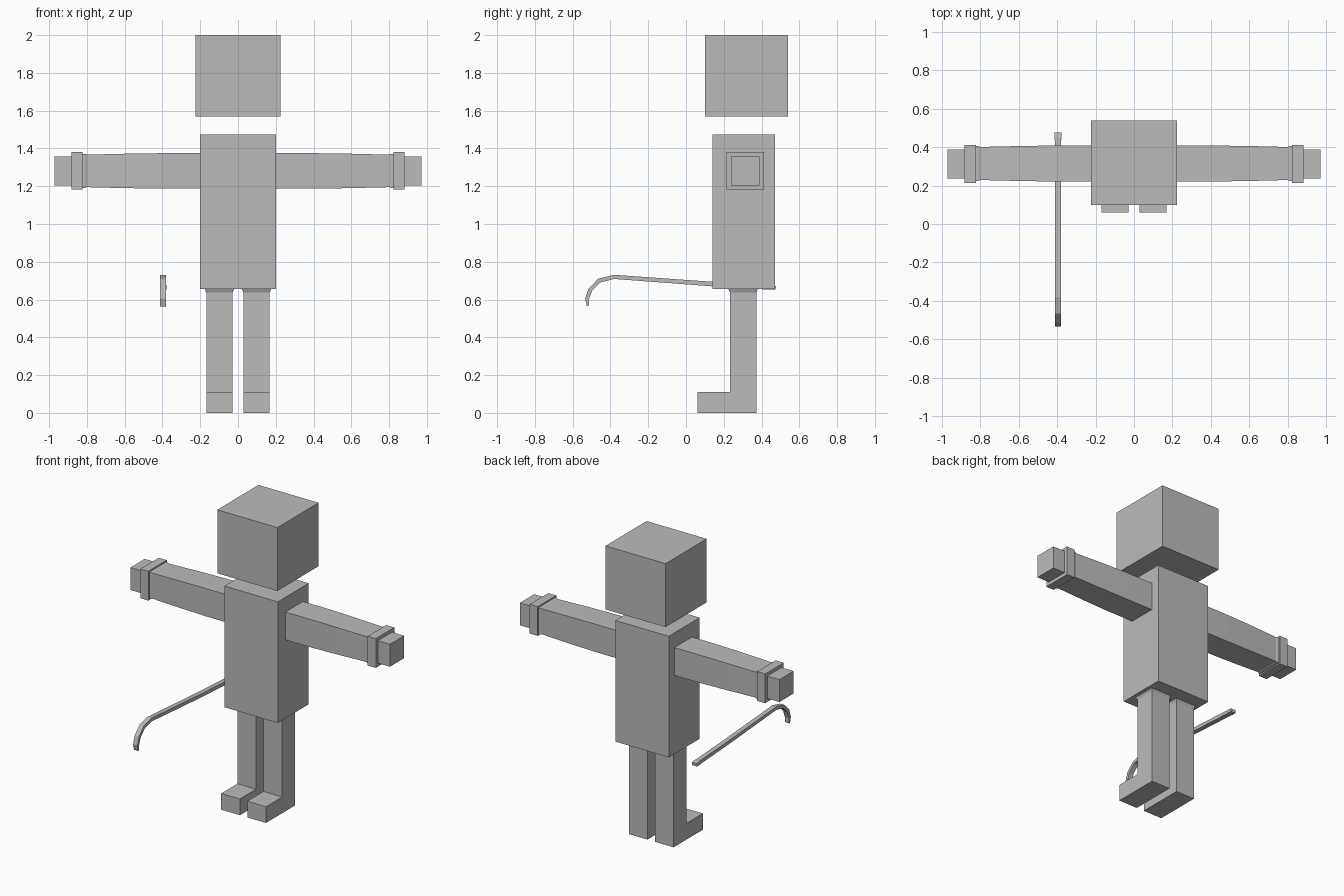
import bpy
import bmesh
from mathutils import Vector

if "Cube" in bpy.data.objects:
    bpy.data.objects.remove(bpy.data.objects["Cube"])

grey = bpy.data.materials.new("plain_grey")
grey.use_nodes = True
grey.diffuse_color = (0.5, 0.5, 0.5, 1)
grey.node_tree.nodes["Principled BSDF"].inputs["Base Color"].default_value = (0.5, 0.5, 0.5, 1)


def finish(name, bm):
    bmesh.ops.recalc_face_normals(bm, faces=bm.faces)
    mesh = bpy.data.meshes.new(name)
    bm.to_mesh(mesh)
    bm.free()
    mesh.materials.append(grey)
    obj = bpy.data.objects.new(name, mesh)
    bpy.context.collection.objects.link(obj)
    return obj


def box(name, low, high):
    low, high = Vector(low), Vector(high)
    bm = bmesh.new()
    bmesh.ops.create_cube(bm, size=1)
    for v in bm.verts:
        v.co = (low + high) / 2 + v.co * (high - low)
    return finish(name, bm)


def loft(name, sections):
    """Skin a row of four-cornered rings and cap both ends."""
    bm = bmesh.new()
    rings = [[bm.verts.new(p) for p in ring] for ring in sections]
    for a, b in zip(rings, rings[1:]):
        for i in range(4):
            j = (i + 1) % 4
            bm.faces.new((a[i], a[j], b[j], b[i]))
    bm.faces.new(rings[0])
    bm.faces.new(rings[-1])
    return finish(name, bm)


CORNERS = ((-1, -1), (1, -1), (1, 1), (-1, 1))

# Head and torso
box("head", (-0.225, 0.10, 1.57), (0.225, 0.54, 2.0))
box("torso", (-0.2, 0.14, 0.655), (0.2, 0.47, 1.475))

for side, s in (("left", 1), ("right", -1)):
    # Arm with a slight taper and a flared wrist
    profile = ((0.2, 0.094), (0.4, 0.094), (0.6, 0.091), (0.8, 0.086), (0.81, 0.09), (0.825, 0.09))
    loft(side + "_arm", [[(s * x, 0.315 + r * a, 1.281 + r * b) for a, b in CORNERS]
                         for x, r in profile])
    # Cuff and hand
    for part, x0, x1, r in (("_cuff", 0.822, 0.882, 0.099), ("_hand", 0.882, 0.972, 0.076)):
        lo, hi = sorted((s * x0, s * x1))
        box(side + part, (lo, 0.313 - r, 1.281 - r), (hi, 0.313 + r, 1.281 + r))
    # Leg with a flared top, and foot
    leg = ((0, 0.07), (0.638, 0.07), (0.655, 0.078))
    loft(side + "_leg", [[(s * 0.098 + r * a, 0.302 + r * b, z) for a, b in CORNERS]
                         for z, r in leg])
    box(side + "_foot", (s * 0.098 - 0.07, 0.06, 0), (s * 0.098 + 0.07, 0.232, 0.11))

# Curved stick: y, z, half width and half thickness along its length
path = ((0.475, 0.662, 0.018, 0.010), (0.45, 0.664, 0.018, 0.012), (0.43, 0.665, 0.016, 0.012),
        (0.14, 0.682, 0.016, 0.012), (-0.38, 0.72, 0.016, 0.011), (-0.46, 0.70, 0.016, 0.011),
        (-0.507, 0.652, 0.016, 0.011), (-0.524, 0.603, 0.016, 0.01), (-0.52, 0.565, 0.016, 0.005))
points = [Vector((-0.396, p[0], p[1])) for p in path]
rings = []
for i, (y, z, w, t) in enumerate(path):
    along = (points[min(i + 1, len(path) - 1)] - points[max(i - 1, 0)]).normalized()
    across = Vector((1, 0, 0))
    up = along.cross(across)
    rings.append([points[i] + across * w * a + up * t * b for a, b in CORNERS])
loft("curved_stick", rings)
